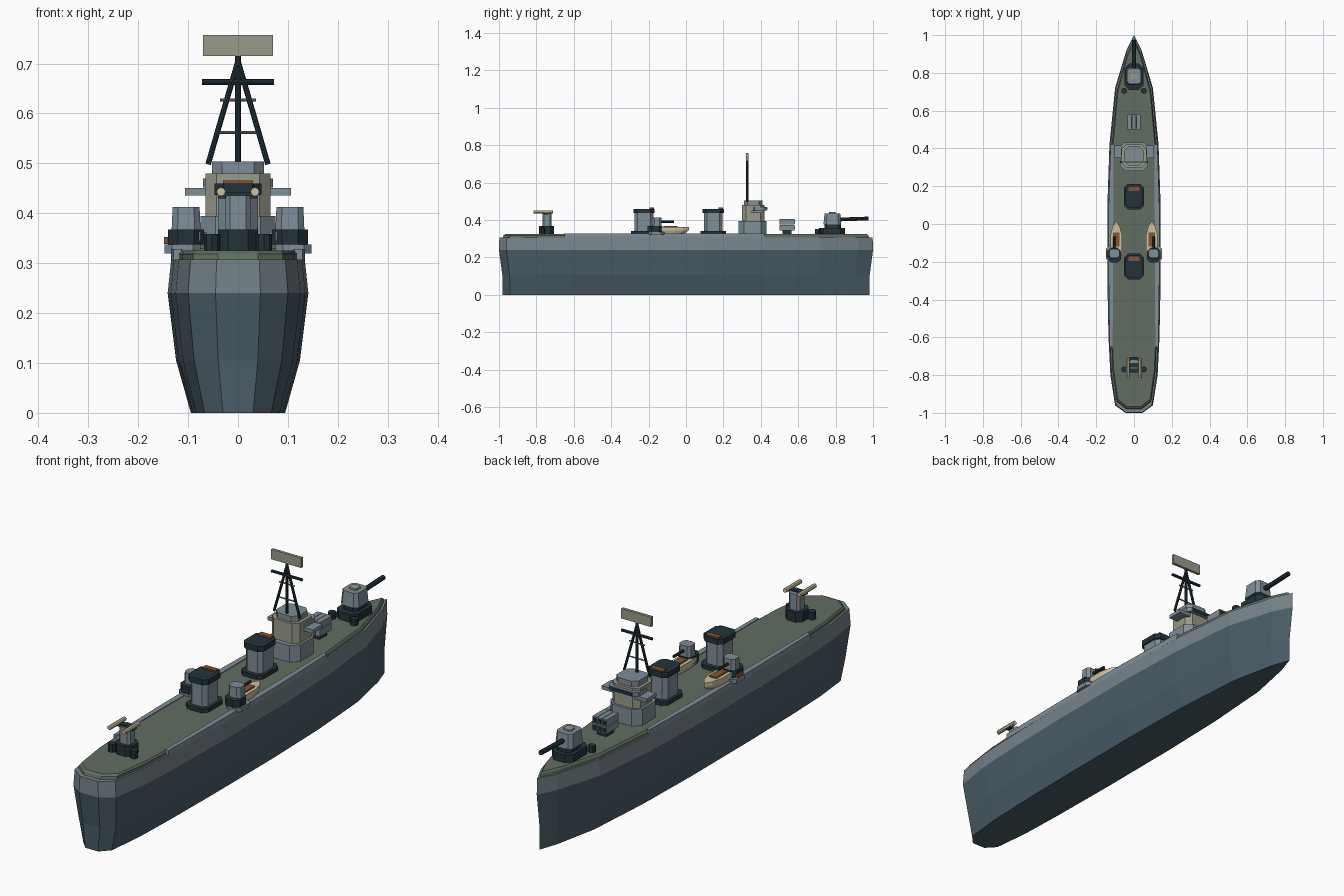
import bpy, bmesh, math
from mathutils import Vector

if "Cube" in bpy.data.objects:
    bpy.data.objects.remove(bpy.data.objects["Cube"])


def material(name, rgb):
    lin = [((c / 255 + 0.055) / 1.055) ** 2.4 for c in rgb] + [1]
    m = bpy.data.materials.new(name)
    m.use_nodes = True
    m.diffuse_color = lin
    m.node_tree.nodes["Principled BSDF"].inputs["Base Color"].default_value = lin
    return m


SLATE = material("slate hull", (74, 93, 104))
GREY = material("upper hull grey", (117, 131, 138))
OLIVE = material("deck olive", (97, 109, 97))
STEEL = material("light steel", (126, 142, 152))
DARK = material("dark teal", (34, 51, 58))
SAND = material("sand", (205, 192, 158))
KHAKI = material("khaki grey", (152, 156, 138))
BROWN = material("rust brown", (130, 82, 52))
DECK = 0.325


def make(name, bm, *mats):
    bmesh.ops.recalc_face_normals(bm, faces=bm.faces)
    me = bpy.data.meshes.new(name)
    bm.to_mesh(me)
    bm.free()
    for m in mats:
        me.materials.append(m)
    ob = bpy.data.objects.new(name, me)
    bpy.context.collection.objects.link(ob)
    return ob


def loft(name, rings, *mats, split=None):
    """Skin a stack of closed rings; faces above split take the second colour."""
    bm = bmesh.new()
    rows = [[bm.verts.new(p) for p in r] for r in rings]
    n = len(rows[0])
    for a, b in zip(rows, rows[1:]):
        for i in range(n):
            j = (i + 1) % n
            bm.faces.new((a[i], a[j], b[j], b[i]))
    bm.faces.new(rows[0])
    bm.faces.new(rows[-1])
    if split:
        for f in bm.faces:
            f.material_index = int(f.calc_center_median().z > split)
    return make(name, bm, *mats)


def block(name, x, y, z, mat, cut=0.0, taper=1.0):
    """Box given by (min, max) ranges, with chamfered upright corners."""
    cx, cy = sum(x) / 2, sum(y) / 2
    hx, hy = (x[1] - x[0]) / 2, (y[1] - y[0]) / 2
    if cut:
        p = [(hx, cut - hy), (hx, hy - cut), (hx - cut, hy), (cut - hx, hy),
             (-hx, hy - cut), (-hx, cut - hy), (cut - hx, -hy), (hx - cut, -hy)]
    else:
        p = [(hx, -hy), (hx, hy), (-hx, hy), (-hx, -hy)]
    return loft(name, [[(cx + a * s, cy + b * s, h) for a, b in p]
                       for h, s in ((z[0], 1), (z[1], taper))], mat)


def rod(name, a, b, r, mat, sides=8):
    a, b = Vector(a), Vector(b)
    bm = bmesh.new()
    bmesh.ops.create_cone(bm, cap_ends=True, segments=sides, radius1=r,
                          radius2=r, depth=(b - a).length)
    bm.transform((b - a).to_track_quat("Z", "Y").to_matrix().to_4x4())
    bmesh.ops.translate(bm, vec=(a + b) / 2, verts=bm.verts)
    return make(name, bm, mat)


# Hull and deck share one half outline, from bow to stern
half = [(0.04, 0.92), (0.1, 0.72), (0.13, 0.42), (0.141, 0.1), (0.141, -0.3),
        (0.135, -0.6), (0.125, -0.8), (0.1, -0.96), (0.045, -1)]
outline = [(0, 1)] + half + [(-x, y) for x, y in reversed(half)]


def ring(z, sx, sy):
    return [(x * sx, y * sy, z) for x, y in outline]


loft("hull", [ring(0, 0.67, 0.98), ring(0.105, 0.88, 0.982), ring(0.24, 1, 1),
              ring(0.307, 0.95, 0.998)], SLATE, GREY, split=0.24)
loft("deck", [ring(0.305, 0.9, 0.98), ring(0.318, 0.9, 0.975),
              ring(DECK, 0.86, 0.965)], OLIVE)

# Forward gun
block("gun_base", (-0.05, 0.05), (0.71, 0.85), (DECK, 0.358), DARK, 0.025)
block("gun_collar", (-0.035, 0.035), (0.74, 0.83), (0.358, 0.375), DARK, 0.015)
block("gun_turret", (-0.042, 0.042), (0.735, 0.83), (0.375, 0.435), STEEL, 0.015, 0.88)
block("gun_hatch", (-0.018, 0.018), (0.765, 0.8), (0.435, 0.442), KHAKI, 0.006)
rod("gun_barrel", (0, 0.8, 0.402), (0, 0.975, 0.408), 0.01, DARK)

# Launcher of six square tubes
block("launcher_stand", (-0.022, 0.022), (0.515, 0.565), (DECK, 0.347), DARK)
for i in (-1, 0, 1):
    for z in (0.345, 0.376):
        x = i * 0.023
        block("launcher_tube", (x - 0.0105, x + 0.0105), (0.5, 0.58), (z, z + 0.029), STEEL)
        block("tube_mouth", (x - 0.007, x + 0.007), (0.58, 0.583), (z + 0.006, z + 0.023), DARK)

# Bridge
block("bridge_lower", (-0.075, 0.075), (0.28, 0.43), (DECK, 0.395), STEEL, 0.03)
block("bridge_middle", (-0.065, 0.065), (0.3, 0.42), (0.395, 0.48), KHAKI, 0.022)
block("bridge_wings", (-0.106, 0.106), (0.35, 0.415), (0.436, 0.451), STEEL)
block("bridge_visor", (-0.07, 0.07), (0.35, 0.432), (0.452, 0.47), STEEL, 0.015)
block("bridge_windows", (-0.05, 0.05), (0.43, 0.435), (0.455, 0.467), DARK)
block("bridge_top", (-0.052, 0.052), (0.31, 0.41), (0.48, 0.504), STEEL, 0.02)

# Mast and radar
MY = 0.328
rod("mast_pole", (0, MY, 0.49), (0, MY, 0.72), 0.006, DARK)
for s in (-1, 1):
    rod("mast_leg", (s * 0.06, MY, 0.498), (0, MY, 0.705), 0.0055, DARK)
rod("mast_yard", (-0.072, MY, 0.663), (0.072, MY, 0.663), 0.006, DARK)
rod("mast_brace_upper", (-0.036, MY, 0.627), (0.036, MY, 0.627), 0.003, STEEL)
rod("mast_brace_lower", (-0.042, MY, 0.562), (0.042, MY, 0.562), 0.003, STEEL)
block("radar_panel", (-0.07, 0.07), (MY - 0.006, MY + 0.006), (0.715, 0.757), KHAKI)

# Funnels
for y in (0.145, -0.225):
    block("funnel_foot", (-0.052, 0.052), (y - 0.068, y + 0.068), (DECK, 0.342), DARK, 0.02)
    block("funnel_body", (-0.04, 0.04), (y - 0.05, y + 0.05), (0.342, 0.437), STEEL, 0.016)
    block("funnel_cap", (-0.047, 0.047), (y - 0.057, y + 0.057), (0.437, 0.46), DARK, 0.018)
    block("funnel_vent", (-0.03, 0.03), (y + 0.03, y + 0.053), (0.46, 0.466), BROWN)

# Aft twin gun
block("aft_gun_base", (-0.04, 0.04), (-0.785, -0.705), (DECK, 0.367), DARK, 0.02)
block("aft_gun_post", (-0.026, 0.026), (-0.768, -0.718), (0.367, 0.436), STEEL, 0.01)
block("aft_gun_cradle", (-0.04, 0.04), (-0.76, -0.735), (0.43, 0.442), DARK)
for s in (-1, 1):
    rod("aft_gun_barrel", (s * 0.034, -0.815, 0.443), (s * 0.034, -0.71, 0.443), 0.009, SAND)

for s in (-1, 1):
    def span(a, b):
        return tuple(sorted((s * a, s * b)))

    # Bollards and deck edge walkways
    for y, top in ((0.705, 0.352), (-0.77, 0.358)):
        rod("bollard", (s * 0.052, y, 0.32), (s * 0.052, y, top), 0.016, DARK)
    walk = [(0.113, -0.65), (0.129, -0.65), (0.134, -0.3), (0.134, 0.1), (0.124, 0.42), (0.108, 0.42)]
    loft("edge_walkway", [[(s * x, y, z) for x, y in walk] for z in (0.305, 0.328)], STEEL)

    # Ship's boat with a brown inner floor
    boat = [(0, 0.015), (0.02, -0.015), (0.031, -0.06), (0.031, -0.15), (0.018, -0.195)]
    plan = boat + [(-x, y) for x, y in reversed(boat[1:])]
    loft("boat", [[(s * 0.094 + x * k, -0.09 + (y + 0.09) * k, z) for x, y in plan]
                  for z, k in ((0.328, 0.8), (0.345, 1), (0.362, 1))], SAND)
    block("boat_floor", span(0.077, 0.111), (-0.12, -0.045), (0.362, 0.367), BROWN)

    # Side gun on its platform
    block("side_platform", span(0.075, 0.147), (-0.2, -0.115), (0.319, 0.337), STEEL, 0.015)
    block("side_gun_base", span(0.068, 0.14), (-0.205, -0.125), (0.337, 0.367), DARK, 0.02)
    block("side_gun_turret", span(0.075, 0.133), (-0.182, -0.13), (0.367, 0.413), STEEL, 0.012, 0.93)
    rod("side_gun_barrel", (s * 0.104, -0.14, 0.391), (s * 0.104, -0.065, 0.391), 0.006, DARK)
block("side_locker", (-0.148, -0.136), (-0.175, -0.14), (0.338, 0.352), BROWN)
